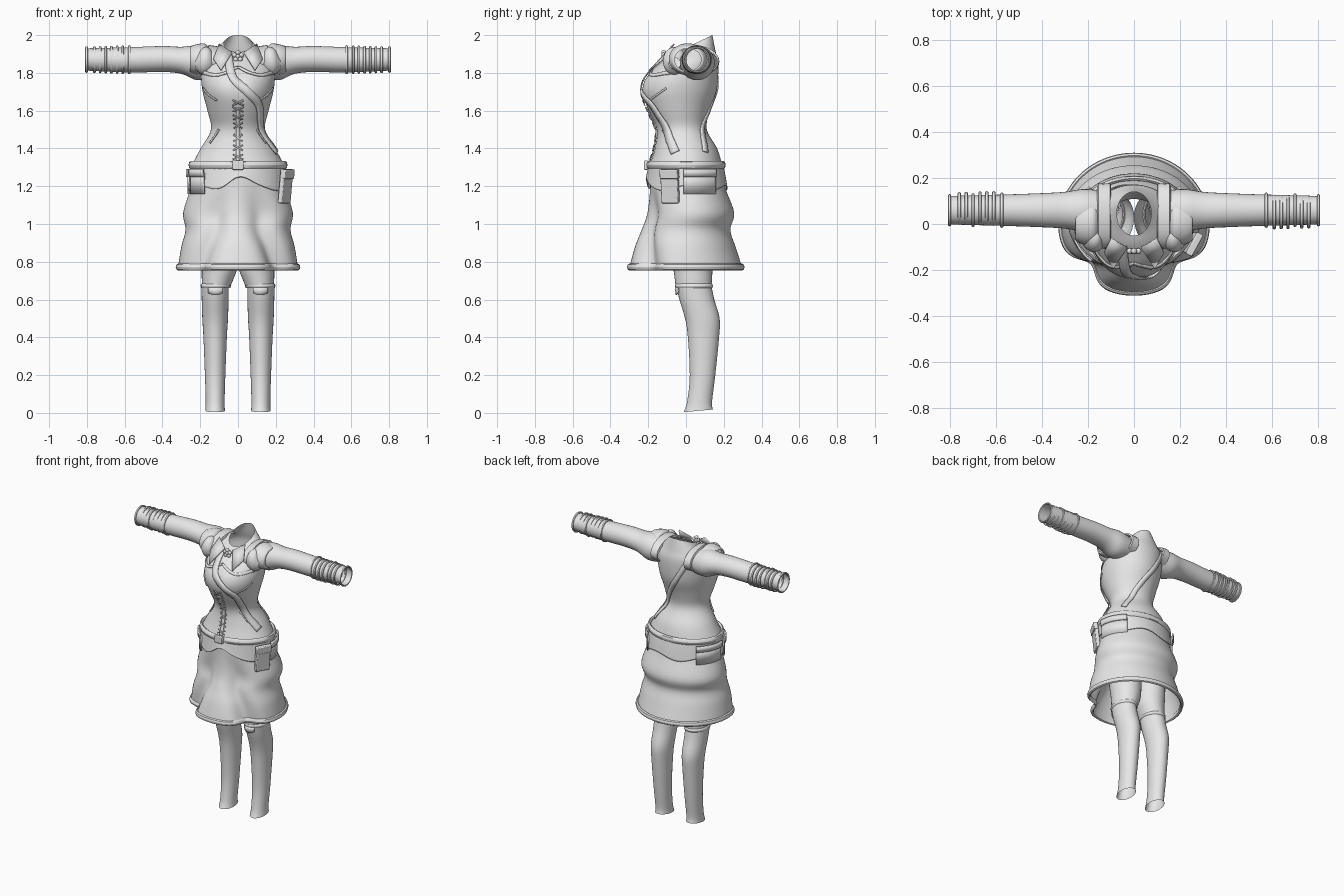
import bpy, bmesh, math
from mathutils import Vector

if "Cube" in bpy.data.objects:
    bpy.data.objects.remove(bpy.data.objects["Cube"])

GREY = (0.8, 0.8, 0.8, 1)
cloth = bpy.data.materials.new("light grey cloth")
cloth.use_nodes = True
cloth.diffuse_color = GREY
cloth.node_tree.nodes["Principled BSDF"].inputs["Base Color"].default_value = GREY


def finish(name, bm, mirror=False, thick=0):
    bmesh.ops.recalc_face_normals(bm, faces=bm.faces)
    mesh = bpy.data.meshes.new(name)
    bm.to_mesh(mesh)
    bm.free()
    mesh.materials.append(cloth)
    ob = bpy.data.objects.new(name, mesh)
    bpy.context.collection.objects.link(ob)
    bpy.ops.object.select_all(action='DESELECT')
    ob.select_set(True)
    bpy.context.view_layer.objects.active = ob
    bpy.ops.object.shade_smooth_by_angle(angle=math.radians(40))
    if thick:
        ob.modifiers.new("thickness", 'SOLIDIFY').thickness = thick
    if mirror:
        ob.modifiers.new("mirror", 'MIRROR')
    return ob


def smooth(rows, steps):
    """Catmull-Rom interpolation of equal-length tuples."""
    out = []
    for i in range(len(rows) - 1):
        p, q = rows[i], rows[i + 1]
        o, r = rows[max(i - 1, 0)], rows[min(i + 2, len(rows) - 1)]
        for k in range(steps):
            t = k / steps
            out.append(tuple(0.5 * (2 * b + (c - a) * t + (2 * a - 5 * b + 4 * c - d) * t * t
                                    + (3 * b - a - 3 * c + d) * t ** 3)
                             for a, b, c, d in zip(o, p, q, r)))
    return out + [rows[-1]]


def loft(name, rows, steps=4, n=48, arc=None, place=lambda p: p, wave=None, **kw):
    """Rows: z front, z back, half width, y front, y back, fold depth, fold angle."""
    rows = [tuple(r) + (0, 0.8)[len(r) - 5:] for r in rows]
    bm = bmesh.new()
    rings = []
    a0, a1 = arc or (-math.pi, math.pi)
    for j, (zf, zb, w, yf, yb, fold, fa) in enumerate(smooth(rows, steps)):
        ring = []
        for i in range(n if not arc else n + 1):
            a = a0 + (a1 - a0) * i / n
            s = 1 - fold * math.exp(-((abs(a) - fa) / 0.25) ** 2)
            z = zf + (zb - zf) * (1 - math.cos(a)) / 2 + (wave(a, j) if wave else 0)
            y = (yf + yb) / 2 - s * (yb - yf) / 2 * math.cos(a)
            ring.append(bm.verts.new(place((w * s * math.sin(a), y, z))))
        rings.append(ring)
    for r, q in zip(rings, rings[1:]):
        for i in range(n):
            k = (i + 1) % len(r)
            bm.faces.new((r[i], r[k], q[k], q[i]))
    return finish(name, bm, **kw)


def rim(name, z, h, w, yf, yb, d=0.012, fold=0, fa=0.8, **kw):
    """Rounded raised band around a level outline."""
    rows = []
    for i in range(9):
        a = 2 * math.pi * i / 8
        e, v = d * math.cos(a), z + h * math.sin(a)
        rows.append((v, v, w + e, yf - e, yb + e, fold, fa))
    return loft(name, rows, 1, **kw)


# Bodice with high back collar
torso = loft("bodice", [
    (1.32, 1.32, .24, -.19, .19), (1.4, 1.4, .198, -.165, .165),
    (1.5, 1.5, .143, -.155, .11), (1.6, 1.6, .162, -.20, .125, .02, 0),
    (1.7, 1.7, .187, -.24, .16, .06, 0), (1.78, 1.78, .195, -.215, .17, .06, 0),
    (1.85, 1.86, .185, -.14, .17), (1.89, 1.92, .14, -.09, .155),
    (1.91, 2.0, .075, -.05, .14)], n=64)

# Skirt with front pleats, hem and waistband
HEM = (.318, -.30, .298)
loft("skirt", [
    (1.31, 1.31, .245, -.19, .19), (1.2, 1.2, .25, -.19, .205, .02, .4),
    (1.06, 1.06, .29, -.205, .255, .14, .45), (.97, .97, .278, -.235, .235, .17, .5),
    (.88, .88, .30, -.27, .262, .19, .65), (.77, .77) + HEM + (.2, .8)],
    n=96, steps=6, wave=lambda a, j: 0)
rim("hem", .772, .018, *HEM, fold=.2, n=96)
rim("waistband", 1.312, .022, .25, -.198, .198)


# Short wavy overskirt, open at the front
def ragged(a, j):
    return (j / 8) * (.06 * math.exp(-(a / .3) ** 2) + .014 * math.sin(5 * a))


loft("overskirt", [(1.3, 1.3, .254, -.2, .2), (1.24, 1.24, .258, -.207, .212),
                   (1.19, 1.19, .263, -.213, .22)], n=96, wave=ragged, thick=.006)

# Curved pockets with lids on the hips
for side, lo, hi in (("left", 1.5, 2.35), ("right", -2.35, -1.5), ("right_front", -1.25, -.75)):
    for part, top, low, e in (("pocket", 1.27, 1.16, .012), ("pocket_lid", 1.29, 1.25, .02)):
        loft(side + "_" + part, [(z, z, .255 + e, -.207 - e, .212 + e) for z in (top, low)],
             1, 16, arc=(lo, hi), thick=.01)

# Stockings, shorts and garters
loft("stockings", [
    (.67, .67, .072, -.05, .135), (.6, .6, .071, -.035, .15), (.5, .5, .068, -.005, .178),
    (.4, .4, .062, .01, .175), (.2, .2, .054, .02, .155), (.06, .06, .05, .006, .138),
    (.004, .018, .052, -.012, .142)], n=32, place=lambda p: (p[0] + .121, p[1], p[2]), mirror=True)
loft("shorts_legs", [(.67, .67, .075, -.055, .135), (.75, .75, .092, -.065, .14),
                     (.85, .85, .1, -.08, .145), (1.0, 1.0, .1, -.1, .15)], n=32,
     place=lambda p: (p[0] + .115 - .015 * min(1, max(0, (p[2] - .67) / .08)), p[1], p[2]), mirror=True)
rim("garters", .672, .012, .074, -.052, .136, .006, n=32,
    place=lambda p: (p[0] + .118, p[1], p[2]), mirror=True)
loft("knee_tabs", [(.665, .665, .076, -.058, .14), (.635, .635, .076, -.056, .14)], 2, 12,
     arc=(-.55, .55), place=lambda p: (p[0] + .118, p[1], p[2]), mirror=True, thick=.006,
     wave=lambda a, j: -.012 * j / 2 * math.cos(a * 2.8))


# Parts running along the arms: (x, half depth, z low, z high)
def along_arm(name, rows, yc=.06, side=1, steps=4, **kw):
    return loft(name, [(x, x, ry, lo, hi) for x, ry, lo, hi in rows], steps, 32,
                place=lambda p: (side * p[2], yc + p[0], p[1]), **kw)


along_arm("sleeves", [(.14, .085, 1.77, 1.93), (.22, .092, 1.762, 1.945), (.3, .08, 1.795, 1.938),
                      (.4, .074, 1.805, 1.942), (.57, .068, 1.802, 1.936), (.8, .062, 1.812, 1.93)],
          mirror=True)
along_arm("shoulder_straps", [(.1, .135, 1.79, 1.925), (.105, .142, 1.78, 1.94),
                              (.155, .14, 1.78, 1.948), (.16, .13, 1.79, 1.935)], .035,
          steps=1, mirror=True)
along_arm("shoulder_puffs", [(.15, .08, 1.8, 1.93), (.175, .1, 1.79, 1.955), (.215, .1, 1.79, 1.952),
                             (.25, .085, 1.8, 1.94), (.255, .07, 1.81, 1.93)], .01, mirror=True)
along_arm("front_puffs", [(.12, .02, 1.82, 1.87), (.15, .055, 1.8, 1.93), (.19, .06, 1.79, 1.93),
                          (.225, .03, 1.82, 1.88)], -.06, mirror=True)

# Cuff bands and the stack of wrapped rings on each forearm
for side, label in ((1, "left"), (-1, "right")):
    for i, x in enumerate((.575, .61, .64, .67, .70, .73, .76, .802)):
        wide = i in (0, 4, 7)
        yc = .06 if wide else .06 - .008 * side
        r = .071 - .03 * (x - .57)
        along_arm(f"{label}_cuff_band_{i + 1}",
                  [(x + .007 * math.cos(a), r + .006 * math.sin(a), 1.87 - r - .006 * math.sin(a),
                    1.87 + r + .006 * math.sin(a)) for a in [k * math.pi / 4 for k in range(9)]],
                  yc, side, 1)


# Ribbons laid over the bodice
def ribbon(name, points, width, lift=.005):
    bm = bmesh.new()
    pts = [Vector(p) for p in smooth(points, 8)]
    pairs = []
    for i, p in enumerate(pts):
        tangent = pts[min(i + 1, len(pts) - 1)] - pts[max(i - 1, 0)]
        across = tangent.cross(Vector((p.x, p.y, 0))).normalized() * width / 2
        pairs.append([bm.verts.new(p + across * k) for k in (-1, 0, 1)])
    for a, b in zip(pairs, pairs[1:]):
        for k in (0, 1):
            bm.faces.new((a[k], a[k + 1], b[k + 1], b[k]))
    ob = finish(name, bm)
    wrap = ob.modifiers.new("lay on bodice", 'SHRINKWRAP')
    wrap.target, wrap.offset, wrap.wrap_mode = torso, lift, 'ABOVE_SURFACE'
    solid = ob.modifiers.new("thickness", 'SOLIDIFY')
    solid.thickness, solid.offset = .006, 0


ribbon("front_sash", [(-.05, -.1, 1.9), (-.03, -.21, 1.78), (.05, -.235, 1.7), (.12, -.19, 1.62),
                      (.13, -.12, 1.52), (.19, -.05, 1.37)], .045, .01)
ribbon("back_strap", [(-.13, .13, 1.89), (-.06, .17, 1.76), (.03, .14, 1.62), (.1, .1, 1.5),
                      (.17, .1, 1.38)], .035)
ribbon("front_placket", [(0, -.2, 1.62), (0, -.155, 1.5), (0, -.19, 1.33)], .022)
for side in (1, -1):
    for i, z in enumerate((1.36, 1.41, 1.46, 1.51, 1.56, 1.61, 1.65)):
        ribbon(f"lace_{'left' if side > 0 else 'right'}_{i + 1}",
               [(-.028 * side, -.2, z - .014), (.028 * side, -.2, z + .014)], .007, .009)
    ribbon(f"bust_seam_{side}", [(.17 * side, -.1, 1.72), (.12 * side, -.2, 1.65)], .01)
    ribbon(f"waist_seam_{side}", [(.1 * side, -.12, 1.5), (.15 * side, -.1, 1.43)], .01)
    ribbon(f"neckline_{side}", [(0, -.17, 1.83), (.07 * side, -.19, 1.8), (.13 * side, -.17, 1.79),
                                (.18 * side, -.08, 1.8)], .02)

# Pointed collar flaps
bm = bmesh.new()
corners = [bm.verts.new(p) for p in ((.03, -.1, 1.905), (.1, -.06, 1.95), (.13, -.12, 1.87), (.09, -.19, 1.81))]
bm.faces.new(corners)
finish("collar_flaps", bm, mirror=True, thick=.008)


# Buckle, belt pouch and brooch
def block(name, loc, size, turn=(0, 0, 0)):
    bm = bmesh.new()
    bmesh.ops.create_cube(bm, size=1)
    bmesh.ops.scale(bm, vec=size, verts=bm.verts)
    ob = finish(name, bm)
    ob.location, ob.rotation_euler = loc, turn
    bevel = ob.modifiers.new("soft edges", 'BEVEL')
    bevel.width, bevel.segments = .005, 2


block("buckle", (0, -.212, 1.312), (.06, .02, .05))
block("pouch", (.252, -.085, 1.2), (.026, .1, .18), (0, .1, -.5))
block("pouch_lid", (.262, -.088, 1.265), (.03, .106, .05), (0, .1, -.5))
bm = bmesh.new()
for i in range(6):
    a = i * math.pi / 3
    r = .02 if i < 5 else 0
    made = bmesh.ops.create_uvsphere(bm, u_segments=12, v_segments=8, radius=.013)["verts"]
    bmesh.ops.translate(bm, verts=made, vec=(r * math.sin(a * 1.2), -.118, 1.888 + r * math.cos(a * 1.2)))
finish("brooch", bm)
